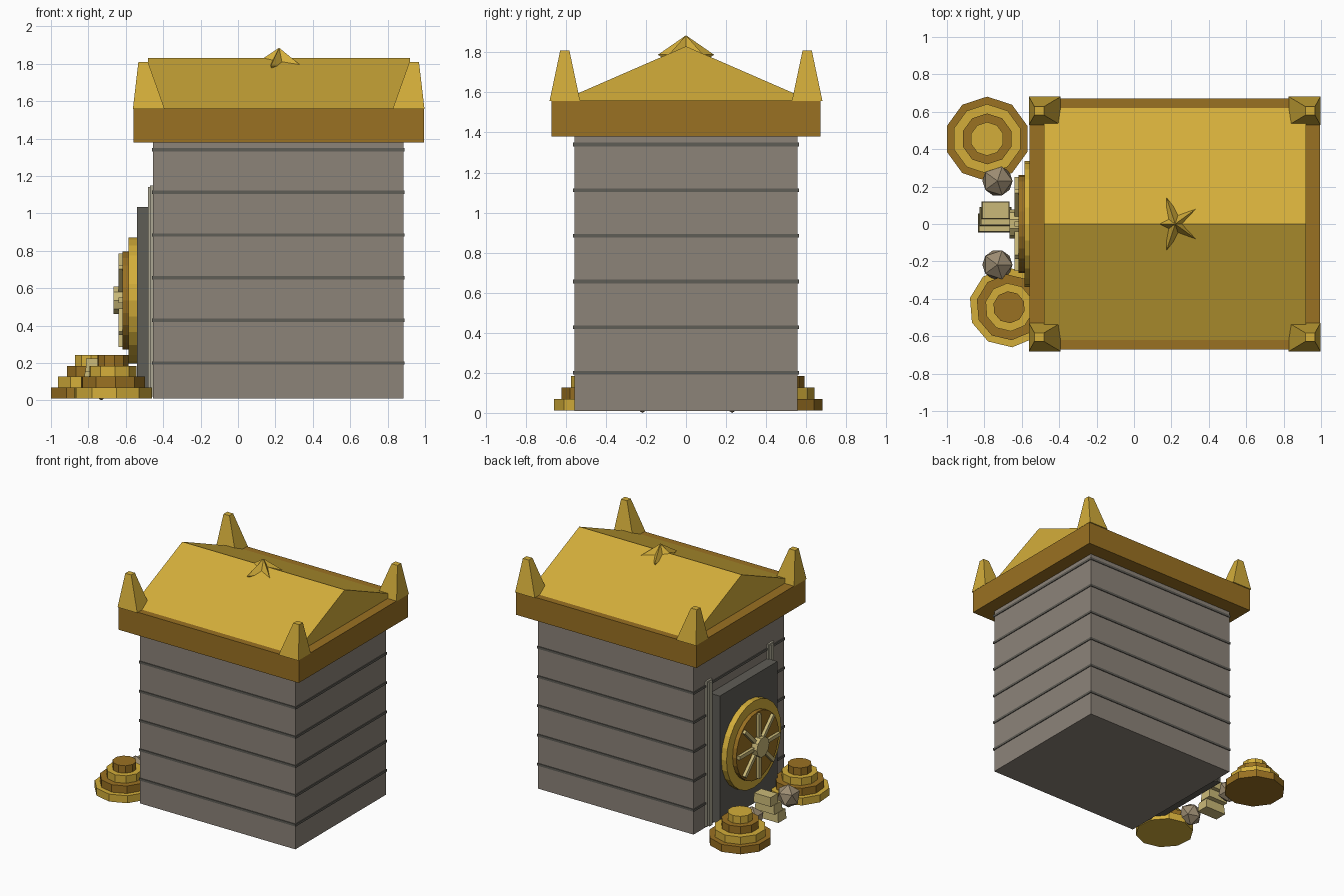
import bpy, bmesh, math
from mathutils import Matrix, Vector

old = bpy.data.objects.get("Cube")
if old:
    bpy.data.objects.remove(old)


def material(name, r, g, b):
    lin = [(c / 255 / 12.92) if c < 11 else ((c / 255 + 0.055) / 1.055) ** 2.4 for c in (r, g, b)]
    m = bpy.data.materials.new(name)
    m.use_nodes = True
    m.diffuse_color = (*lin, 1)
    m.node_tree.nodes["Principled BSDF"].inputs["Base Color"].default_value = (*lin, 1)
    return m


gold = material("gold", 212, 174, 58)
bronze = material("dark_gold", 154, 113, 34)
stone = material("stone", 140, 131, 121)
slate = material("dark_slate", 95, 93, 86)
trim = material("pale_stone", 172, 167, 147)
brass = material("pale_brass", 202, 185, 120)
crystal = material("crystal", 156, 140, 114)


def finish(name, bm, mat):
    bmesh.ops.recalc_face_normals(bm, faces=bm.faces)
    mesh = bpy.data.meshes.new(name)
    bm.to_mesh(mesh)
    bm.free()
    mesh.materials.append(mat)
    ob = bpy.data.objects.new(name, mesh)
    bpy.context.scene.collection.objects.link(ob)
    return ob


def box(name, mat, x, y, z, taper=1.0, lean=0.0, turn=0.0):
    """Box from (low, high) ranges; the top can shrink, lean along x, and turn."""
    bm = bmesh.new()
    bmesh.ops.create_cube(bm, size=1)
    spin = Matrix.Rotation(turn, 3, 'Z')
    for v in bm.verts:
        k = taper if v.co.z > 0 else 1
        p = Vector((v.co.x * (x[1] - x[0]) * k + (lean if v.co.z > 0 else 0),
                    v.co.y * (y[1] - y[0]) * k, v.co.z * (z[1] - z[0])))
        v.co = spin @ p + Vector((sum(x), sum(y), sum(z))) / 2
    return finish(name, bm, mat)


def disc(name, mat, centre, radius, depth, sides, axis='Z', turn=0.0):
    bm = bmesh.new()
    rot = Matrix.Rotation(turn, 4, 'Z')
    if axis == 'X':
        rot = Matrix.Rotation(math.pi / 2, 4, 'Y') @ rot
    bmesh.ops.create_cone(bm, cap_ends=True, segments=sides, radius1=radius, radius2=radius,
                          depth=depth, matrix=Matrix.Translation(centre) @ rot)
    return finish(name, bm, mat)


# Stone body with dark courses
box("body", stone, (-0.455, 0.885), (-0.557, 0.557), (0.01, 1.38))
for i in range(6):
    z = 0.2 + i * 0.228
    box(f"course_{i + 1}", slate, (-0.461, 0.891), (-0.563, 0.563), (z - 0.009, z + 0.009))

# Cornice and gabled roof
box("cornice", bronze, (-0.56, 0.995), (-0.672, 0.672), (1.38, 1.56))
bm = bmesh.new()
ends = [[bm.verts.new((x, y, z)) for y, z in ((-0.62, 1.56), (0.62, 1.56), (0, 1.83))]
        for x in (-0.48, 0.92)]
for end in ends:
    bm.faces.new(end)
for i in range(3):
    j = (i + 1) % 3
    bm.faces.new((ends[0][i], ends[0][j], ends[1][j], ends[1][i]))
finish("gable_roof", bm, gold)

# Corner spires leaning outward
for xc, side in ((-0.477, -1), (0.912, 1)):
    for yc in (-0.605, 0.605):
        box("corner_spire", gold, (xc - 0.085, xc + 0.085), (yc - 0.076, yc + 0.076),
            (1.558, 1.81), taper=0.3, lean=side * 0.03)

# Faceted star ornament sunk into the ridge
bm = bmesh.new()
rim = []
for i in range(10):
    a = math.pi + i * math.pi / 5
    r = 0.147 if i % 2 == 0 else 0.062
    rim.append(bm.verts.new((0.22 + r * math.cos(a), r * math.sin(a), 1.788)))
for tip in (1.885, 1.69):
    apex = bm.verts.new((0.22, 0, tip))
    for i in range(10):
        bm.faces.new((rim[i], rim[(i + 1) % 10], apex))
finish("roof_star", bm, gold)

# Vault door and its posts
box("door", slate, (-0.54, -0.45), (-0.355, 0.355), (0.04, 1.035))
for s in (-1, 1):
    box("door_post", trim, (-0.47, -0.45), (s * 0.38 - 0.035, s * 0.38 + 0.035), (0.02, 1.15))
    box("door_post_rib", trim, (-0.482, -0.465), (s * 0.38 - 0.018, s * 0.38 + 0.018), (0.02, 1.14))

# Door wheel: rim, plate, spokes and hub
WHEEL_Z = 0.535
disc("wheel_rim", gold, (-0.562, 0, WHEEL_Z), 0.337, 0.046, 24, 'X')
disc("wheel_plate", bronze, (-0.595, 0, WHEEL_Z), 0.262, 0.044, 24, 'X')
for i in range(4):
    bar = box("wheel_spokes", brass, (-0.64, -0.61), (-0.25, 0.25), (-0.014, 0.014))
    bar.data.transform(Matrix.Translation((0, 0, WHEEL_Z)) @ Matrix.Rotation(i * math.pi / 4, 4, 'X'))
disc("wheel_hub", brass, (-0.638, 0, WHEEL_Z), 0.077, 0.054, 10, 'X')


# Tiered coin piles in alternating golds
def coin_pile(name, x, y, scale, turn, colours):
    for i, r in enumerate((0.226, 0.186, 0.136, 0.09)):
        disc(f"{name}_tier_{i + 1}", colours[i % 2], (x, y, 0.04 + i * 0.058), r * scale, 0.058,
             10, turn=turn)


coin_pile("back_coin_pile", -0.785, 0.455, 1.0, 0.0, (bronze, gold))
coin_pile("front_coin_pile", -0.668, -0.445, 0.95, 0.08, (gold, bronze))

# Crystals
for y in (0.23, -0.218):
    bm = bmesh.new()
    bmesh.ops.create_icosphere(bm, subdivisions=1, radius=0.09,
                               matrix=Matrix.Translation((-0.73, y, 0.09)))
    finish("crystal", bm, crystal)

# Stack of ingots
box("lower_ingot", brass, (-0.835, -0.655), (-0.045, 0.055), (0.01, 0.085), taper=0.92)
box("middle_ingot", brass, (-0.825, -0.655), (-0.01, 0.09), (0.085, 0.155), taper=0.92)
box("upper_ingot", brass, (-0.815, -0.665), (0.028, 0.12), (0.155, 0.225), taper=0.95)
